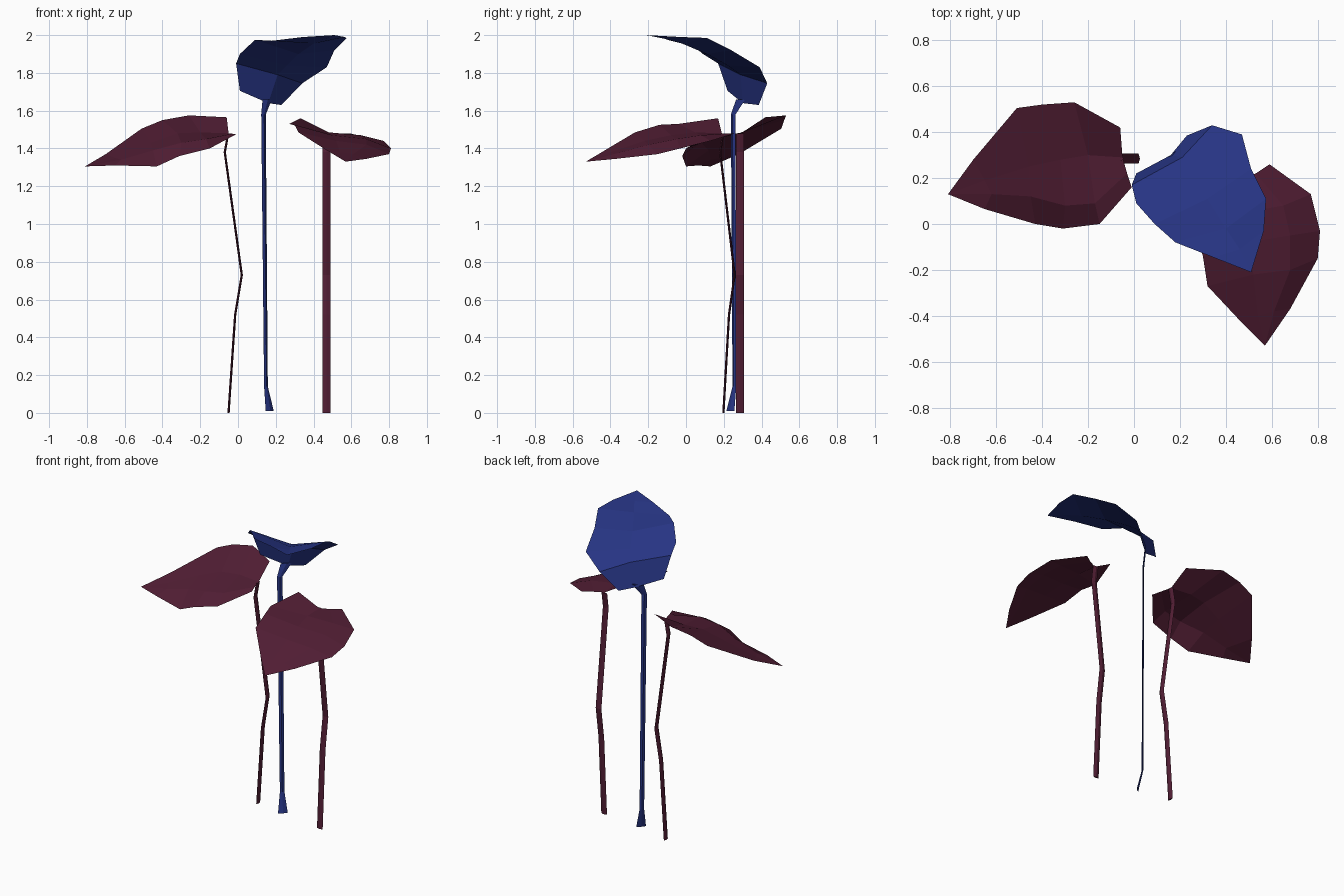
import bpy, bmesh
from mathutils import Vector

if "Cube" in bpy.data.objects:
    bpy.data.objects.remove(bpy.data.objects["Cube"])


def material(name, rgb):
    m = bpy.data.materials.new(name)
    m.diffuse_color = (*rgb, 1)
    m.use_nodes = True
    m.node_tree.nodes["Principled BSDF"].inputs["Base Color"].default_value = m.diffuse_color
    return m


RED = material("dark_red", (0.085, 0.013, 0.035))
BLUE = material("deep_blue", (0.02, 0.035, 0.23))


def finish(bm, name, mat):
    me = bpy.data.meshes.new(name)
    bm.to_mesh(me)
    bm.free()
    me.materials.append(mat)
    ob = bpy.data.objects.new(name, me)
    bpy.context.collection.objects.link(ob)


def blade(name, rows, tip, mat):
    """Thin sheet lofted through cross rows and closed at a tip."""
    bm = bmesh.new()
    grid = [[bm.verts.new(p) for p in r] for r in rows]
    t = bm.verts.new(tip)
    for a, b in zip(grid, grid[1:]):
        for i in range(len(a) - 1):
            bm.faces.new((a[i], a[i + 1], b[i + 1], b[i]))
    for a, b in zip(grid[-1], grid[-1][1:]):
        bm.faces.new((a, b, t))
    bm.normal_update()
    if sum(f.normal.z * f.calc_area() for f in bm.faces) < 0:
        bmesh.ops.reverse_faces(bm, faces=bm.faces[:])
    finish(bm, name, mat)


def stem(name, path, side, thin_dir, widths, thin, mat):
    """Flat stalk with a diamond cross-section."""
    bm = bmesh.new()
    s, d = Vector(side).normalized(), Vector(thin_dir).normalized()
    rings = []
    for p, w in zip(path, widths):
        p = Vector(p)
        rings.append([bm.verts.new(p + o) for o in
                      (s * w / 2, d * thin / 2, -s * w / 2, -d * thin / 2)])
    for a, b in zip(rings, rings[1:]):
        for i in range(4):
            j = (i + 1) % 4
            bm.faces.new((a[i], a[j], b[j], b[i]))
    bm.faces.new(rings[0])
    bm.faces.new(rings[-1])
    bmesh.ops.recalc_face_normals(bm, faces=bm.faces[:])
    finish(bm, name, mat)


# Left leaf: rows run from high edge over the midrib to the drooping edge
blade("left_leaf", [
    [(-.06, .42, 1.565), (-.05, .29, 1.48), (-.03, .22, 1.478), (-.01, .16, 1.475)],
    [(-.26, .53, 1.575), (-.20, .30, 1.485), (-.17, .09, 1.45), (-.15, 0, 1.40)],
    [(-.40, .52, 1.55), (-.32, .28, 1.48), (-.30, .08, 1.43), (-.31, -.02, 1.36)],
    [(-.51, .505, 1.505), (-.46, .25, 1.43), (-.45, .12, 1.39), (-.43, 0, 1.305)],
    [(-.70, .28, 1.37), (-.65, .19, 1.35), (-.62, .13, 1.34), (-.65, .065, 1.31)],
], (-.81, .13, 1.305), RED)

# Right leaf
blade("right_leaf", [
    [(.33, .17, 1.56), (.47, .19, 1.48), (.53, .22, 1.48), (.59, .26, 1.48)],
    [(.27, -.04, 1.53), (.48, .05, 1.485), (.65, .08, 1.47), (.77, .13, 1.44)],
    [(.30, -.14, 1.525), (.50, -.08, 1.47), (.68, -.05, 1.45), (.81, -.03, 1.40)],
    [(.32, -.27, 1.485), (.52, -.22, 1.44), (.68, -.20, 1.42), (.80, -.15, 1.37)],
    [(.47, -.43, 1.39), (.54, -.40, 1.38), (.61, -.38, 1.37), (.68, -.37, 1.345)],
], (.57, -.53, 1.33), RED)

# Flower bract: steep heart-shaped base, then a shallow valley to the tip
blade("flower_bract", [
    [(.01, .22, 1.705), (.16, .30, 1.64), (.23, .385, 1.63)],
    [(-.01, .17, 1.85), (.21, .29, 1.79), (.34, .43, 1.745)],
    [(.01, .09, 1.90), (.26, .22, 1.84), (.47, .39, 1.83)],
    [(.09, 0, 1.975), (.32, .11, 1.90), (.51, .24, 1.92)],
    [(.18, -.08, 1.97), (.40, -.02, 1.955), (.575, .11, 1.985)],
    [(.345, -.145, 1.99), (.46, -.11, 1.98), (.565, -.03, 1.99)],
], (.51, -.21, 2.0), BLUE)

# Leaf stalks share one bend, turned a quarter for the right leaf
bend = [(0, 0), (.035, .52), (.07, .73), (-.02, 1.38), (-.002, 1.48)]
stem("left_leaf_stem", [(-.05 + o, .285, z) for o, z in bend],
     (0, 1, 0), (1, 0, 0), [.042] * 5, .012, RED)
stem("right_leaf_stem", [(.468, .198 + o * .85, z) for o, z in bend],
     (1, 0, 0), (0, 1, 0), [.042] * 5, .012, RED)

# Flower stalk, flared at the foot and under the bract
stem("flower_stem",
     [(.168, .235, .01), (.148, .256, .14), (.135, .25, 1.58), (.155, .29, 1.66)],
     (1, 1, 0), (1, -1, 0), [.06, .028, .034, .07], .01, BLUE)
